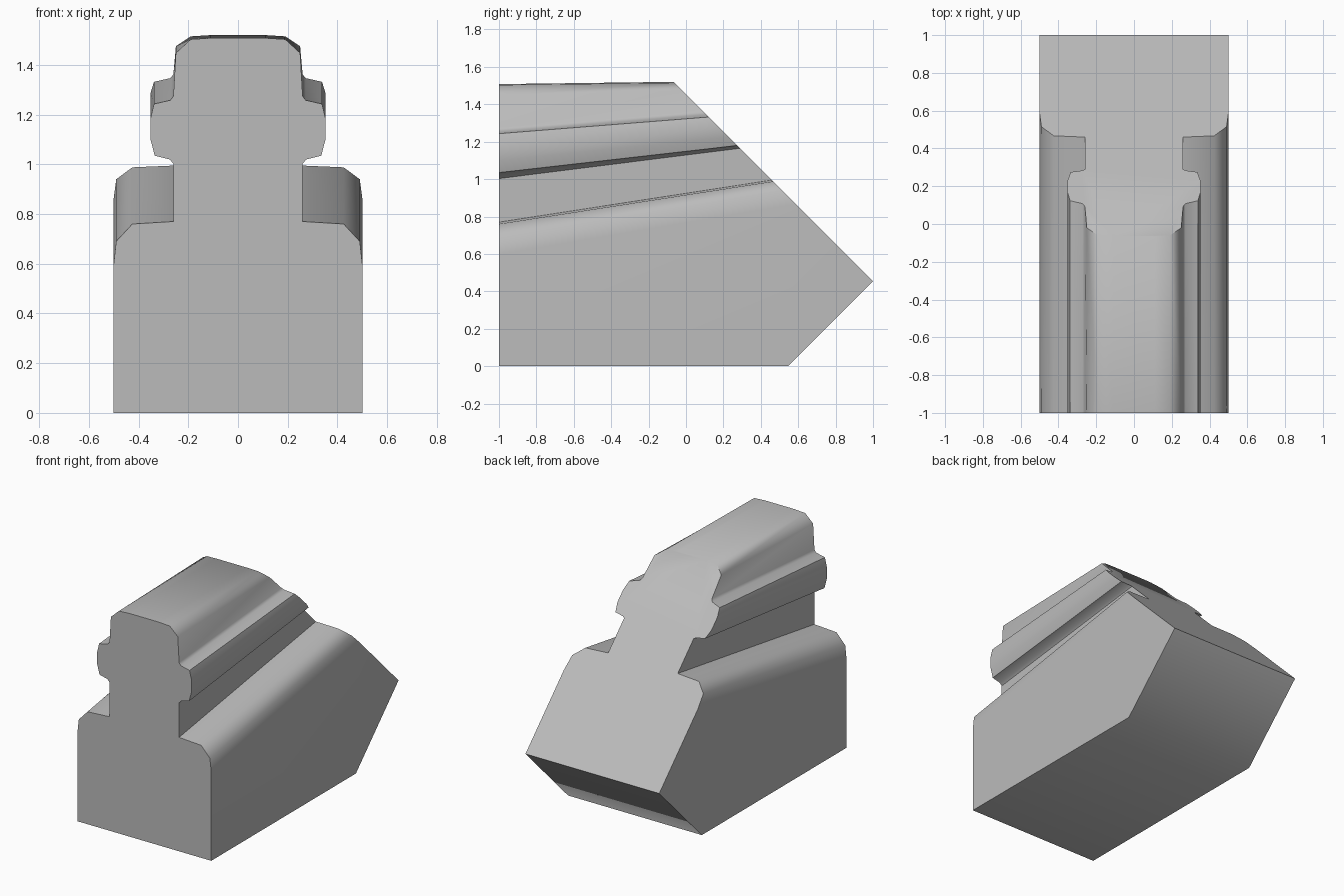
import bpy, bmesh, math

if "Cube" in bpy.data.objects:
    bpy.data.objects.remove(bpy.data.objects["Cube"])

# Right half of the section from shoulder to top: x, height at front, height on slanted back cut
half = [
    (0.50, 0.60, 0.865), (0.49, 0.69, 0.94), (0.425, 0.76, 0.988), (0.26, 0.77, 0.995),
    (0.26, 1.003, 1.165), (0.275, 1.02, 1.172), (0.335, 1.035, 1.18),
    (0.352, 1.10, 1.225), (0.352, 1.185, 1.287), (0.338, 1.243, 1.332),
    (0.272, 1.258, 1.347), (0.26, 1.275, 1.362), (0.25, 1.448, 1.475),
    (0.19, 1.503, 1.515), (0.11, 1.508, 1.52),
]
CUT = 1.455  # back cut plane: y + z = CUT

bm = bmesh.new()

def ring(right):
    """Turn right-half points into a full section, right side up and left side down."""
    left = [(-x, y, z) for x, y, z in reversed(right)]
    return [bm.verts.new(p) for p in right + left]

front = ring([(0.5, -1, 0)] + [(x, -1, f) for x, f, b in half])
back = ring([(0.5, 1, CUT - 1)] + [(x, CUT - b, b) for x, f, b in half])
heel = [bm.verts.new((s * 0.5, CUT - 0.91, 0)) for s in (1, -1)]

# Front and slanted back ends
bm.faces.new(front)
bm.faces.new(back[::-1])

# Moulded strips between the two sections
n = len(front)
for i in range(1, n - 2):
    bm.faces.new((front[i], front[i + 1], back[i + 1], back[i]))

# Flat sides, underside and lower back slope
bm.faces.new((front[0], heel[0], back[0], back[1], front[1]))
bm.faces.new((front[-1], heel[1], back[-1], back[-2], front[-2]))
bm.faces.new((front[0], front[-1], heel[1], heel[0]))
bm.faces.new((heel[0], heel[1], back[-1], back[0]))
bmesh.ops.recalc_face_normals(bm, faces=bm.faces[:])

mesh = bpy.data.meshes.new("moulded_block")
bm.to_mesh(mesh)
bm.free()
block = bpy.data.objects.new("moulded_block", mesh)
bpy.context.collection.objects.link(block)

# Single grey finish
grey = bpy.data.materials.new("plain_grey")
grey.diffuse_color = (0.5, 0.5, 0.5, 1)
grey.use_nodes = True
grey.node_tree.nodes["Principled BSDF"].inputs["Base Color"].default_value = grey.diffuse_color
mesh.materials.append(grey)

bpy.context.view_layer.objects.active = block
block.select_set(True)
bpy.ops.object.shade_smooth_by_angle(angle=math.radians(50))
